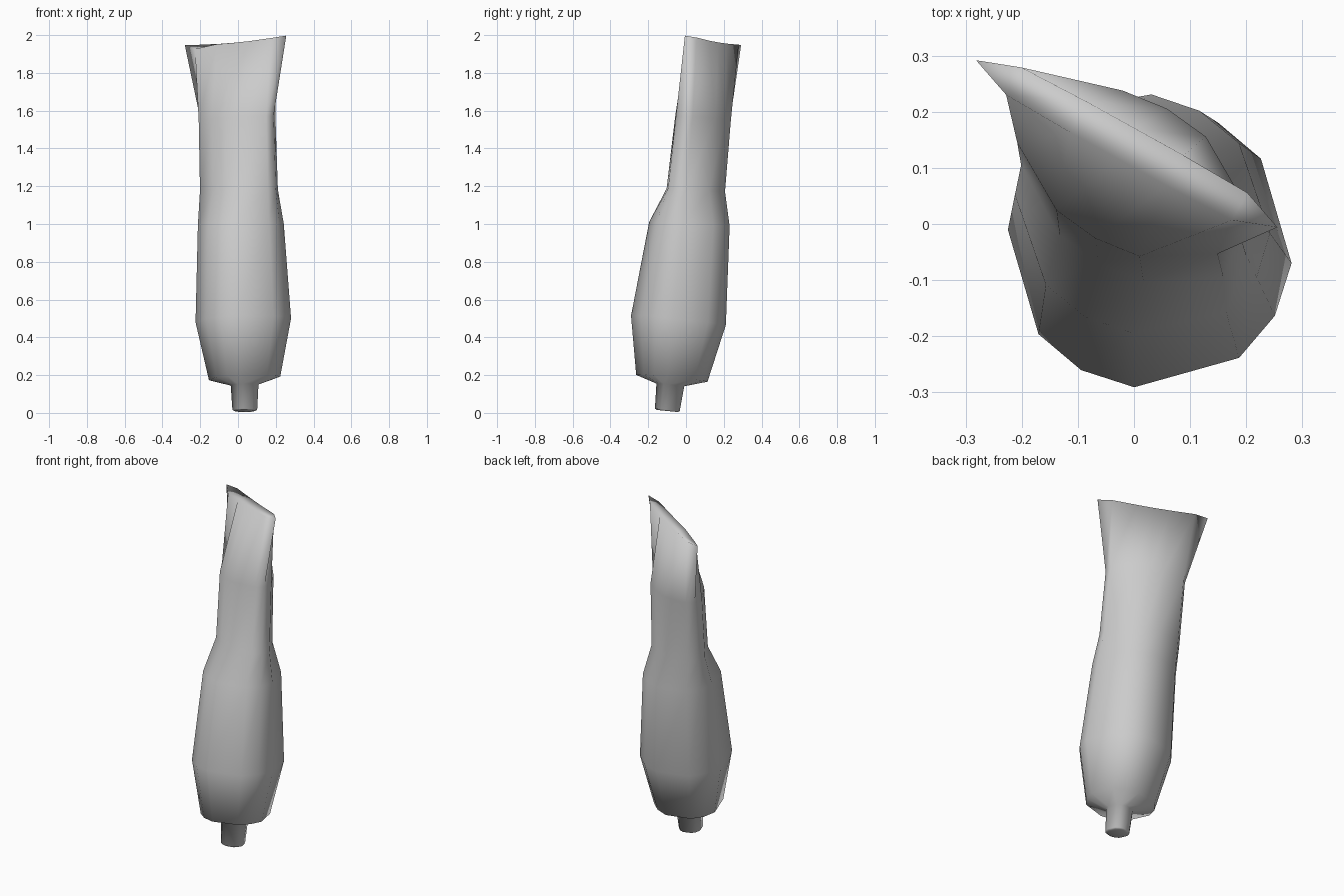
import bpy, bmesh
from math import cos, sin, radians

if "Cube" in bpy.data.objects:
    bpy.data.objects.remove(bpy.data.objects["Cube"])

AXIS = radians(-29)   # direction of the flattened crimp

# first quarter of each unit cross-section, mirrored to 12 sides
ROUND = [(1, 0), (cos(radians(22.5)), sin(radians(22.5))),
         (cos(radians(67.5)), sin(radians(67.5))), (0, 1)]
FLAT = [(1, 0), (0.75, 0.9), (0.32, 1), (0, 1)]

# centre x, centre y, z, long radius, short radius, tilt in x, tilt in y, bow, section
RINGS = [
    (0.036, -0.099, 0.010, 0.055, 0.055, 0.00, -0.10, 0, ROUND),     # nozzle end
    (0.036, -0.099, 0.016, 0.066, 0.066, 0.00, -0.10, 0, ROUND),     # nozzle rim
    (0.035, -0.083, 0.148, 0.074, 0.074, 0.03, -0.10, 0, ROUND),     # nozzle root
    (0.035, -0.075, 0.183, 0.190, 0.190, 0.04, -0.10, 0, ROUND),     # shoulder
    (0.028, -0.040, 0.490, 0.255, 0.252, 0.03, -0.10, 0, ROUND),     # belly
    (0.015, 0.018, 1.000, 0.233, 0.210, 0.00, -0.05, 0, ROUND),      # upper belly
    (0.005, 0.052, 1.180, 0.223, 0.140, 0.00, -0.05, 0, ROUND),      # waist
    (-0.005, 0.090, 1.560, 0.221, 0.132, 0.03, -0.05, 0, ROUND),     # neck
    (-0.013, 0.143, 1.960, 0.307, 0.031, 0.094, 0.00, 0.012, FLAT),  # crimped end
]


def outline(q):
    half = q + [(-x, y) for x, y in q[-2::-1]]
    return half + [(x, -y) for x, y in half[-2:0:-1]]


def ring(bm, cx, cy, z, a, b, tx, ty, bow, section):
    verts = []
    for p, q in outline(section):
        u, v = a * p, b * q
        x = u * cos(AXIS) - v * sin(AXIS)
        y = u * sin(AXIS) + v * cos(AXIS)
        verts.append(bm.verts.new((cx + x, cy + y, z + tx * x + ty * y + bow * p * p)))
    return verts


# squeezed tube: loft through all rings, closed at both ends
bm = bmesh.new()
loops = [ring(bm, *r) for r in RINGS]
top = loops[-1]
n = len(top)
top[7].co.z -= 0.02    # front lip dips beside the left corner
for lo, hi in zip(loops, loops[1:]):
    for i in range(n):
        j = (i + 1) % n
        bm.faces.new((lo[i], lo[j], hi[j], hi[i]))
bm.faces.new(loops[0][::-1])

# crimp cap: strips across the narrow opening
h = n // 2
bm.faces.new((top[0], top[1], top[-1]))
for i in range(1, h - 1):
    bm.faces.new((top[i], top[i + 1], top[-i - 1], top[-i]))
bm.faces.new((top[h - 1], top[h], top[h + 1]))
for f in bm.faces:
    f.smooth = True
bmesh.ops.recalc_face_normals(bm, faces=bm.faces)

mesh = bpy.data.meshes.new("squeezed_tube")
bm.to_mesh(mesh)
bm.free()
tube = bpy.data.objects.new("squeezed_tube", mesh)
bpy.context.collection.objects.link(tube)
